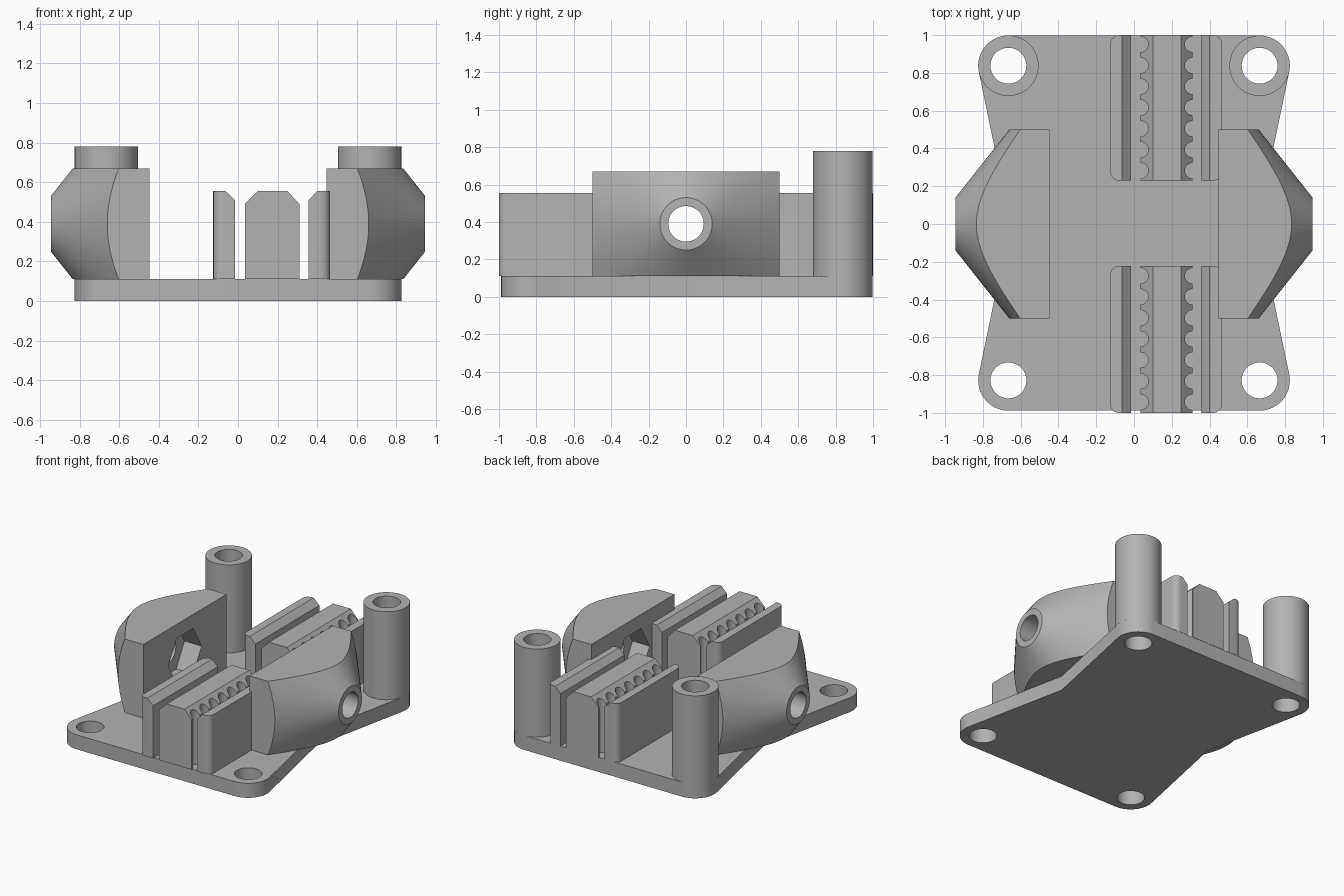
import bpy, bmesh
from math import radians, cos, sin, pi
from mathutils import Matrix, Vector

if "Cube" in bpy.data.objects:
    bpy.data.objects.remove(bpy.data.objects["Cube"])

PLATE_TOP = 0.11
BAR_TOP = 0.555
HOLE_X, HOLE_BACK, HOLE_FRONT = 0.665, 0.838, -0.828
CORNER_R, HOLE_R = 0.16, 0.095
AXIS_Z = 0.39

grey = bpy.data.materials.new("plain grey")
grey.use_nodes = True
grey.diffuse_color = (0.45, 0.45, 0.45, 1)
grey.node_tree.nodes["Principled BSDF"].inputs["Base Color"].default_value = grey.diffuse_color


def make(name, bm):
    bmesh.ops.recalc_face_normals(bm, faces=bm.faces)
    mesh = bpy.data.meshes.new(name)
    bm.to_mesh(mesh)
    bm.free()
    mesh.materials.append(grey)
    obj = bpy.data.objects.new(name, mesh)
    bpy.context.collection.objects.link(obj)
    return obj


def prism(points, vector):
    """Extrude a closed outline along a vector."""
    bm = bmesh.new()
    face = bm.faces.new([bm.verts.new(p) for p in points])
    new = bmesh.ops.extrude_face_region(bm, geom=[face])["geom"]
    bmesh.ops.translate(bm, vec=vector, verts=[v for v in new if isinstance(v, bmesh.types.BMVert)])
    return bm


def add_round(bm, x, y, z, r, depth, r2=None, sides=64, along_x=False):
    """Add a cylinder or cone centred on a point, along z or x."""
    m = Matrix.Translation((x, y, z))
    if along_x:
        m = m @ Matrix.Rotation(radians(90), 4, 'Y')
    bmesh.ops.create_cone(bm, cap_ends=True, segments=sides, radius1=r,
                          radius2=r if r2 is None else r2, depth=depth, matrix=m)


def boolean(obj, bm, operation='DIFFERENCE'):
    """Apply a boolean with a temporary cutter."""
    cutter = make("cutter", bm)
    cutter.hide_render = True
    mod = obj.modifiers.new("cut", 'BOOLEAN')
    mod.operation, mod.solver, mod.object = operation, 'EXACT', cutter
    bpy.context.view_layer.objects.active = obj
    bpy.ops.object.modifier_apply(modifier=mod.name)
    bpy.data.objects.remove(cutter)


def finish(obj):
    bpy.ops.object.select_all(action='DESELECT')
    obj.select_set(True)
    bpy.context.view_layer.objects.active = obj
    bpy.ops.object.shade_smooth_by_angle(angle=radians(28))


# Base plate: rounded corners, sides drawn in to a waist
tilt = radians(-11.7)
arc = [tilt + (pi / 2 - tilt) * i / 12 for i in range(13)]
back = [(HOLE_X + CORNER_R * cos(a), HOLE_BACK + CORNER_R * sin(a)) for a in arc]
front = [(HOLE_X + CORNER_R * cos(a), HOLE_FRONT - CORNER_R * sin(a)) for a in reversed(arc)]
right = front + [(0.655, 0.005)] + back
outline = right + [(-x, y) for x, y in reversed(right)]
plate = make("base_plate", prism([(x, y, 0) for x, y in outline], (0, 0, PLATE_TOP)))
bm = bmesh.new()
for x in (-HOLE_X, HOLE_X):
    for y in (HOLE_FRONT, HOLE_BACK):
        add_round(bm, x, y, 0, HOLE_R, 0.5)
boolean(plate, bm)
finish(plate)

# Two hollow posts at the back
for side, x in (("left", HOLE_X), ("right", -HOLE_X)):
    bm = bmesh.new()
    add_round(bm, x, HOLE_BACK, 0.445, CORNER_R, 0.67)
    post = make(side + "_back_post", bm)
    bm = bmesh.new()
    add_round(bm, x, HOLE_BACK, 0.4, HOLE_R, 2)
    boolean(post, bm)
    finish(post)

# Side blocks: a box trimmed by a cone, with a bolt hole and a hexagonal nut pocket
for side, s in (("left", 1), ("right", -1)):
    box = [(s * 0.447, y, z) for y, z in ((-0.5, PLATE_TOP), (0.5, PLATE_TOP), (0.5, 0.67), (-0.5, 0.67))]
    block = make(side + "_bolt_block", prism(box, (s * 0.7, 0, 0)))
    base_r, tip_r = (0.829, 0.14)
    bm = bmesh.new()
    add_round(bm, s * 0.6725, 0, AXIS_Z, base_r if s > 0 else tip_r, 0.545,
              tip_r if s > 0 else base_r, 96, True)
    boolean(block, bm, 'INTERSECT')
    bm = bmesh.new()
    add_round(bm, s * 0.7, 0, AXIS_Z, HOLE_R, 1, along_x=True)
    boolean(block, bm)
    ring = [(s * 0.4, 0.2 * cos(i * pi / 3), AXIS_Z + 0.2 * sin(i * pi / 3)) for i in range(6)]
    boolean(block, prism(ring, (s * 0.19, 0, 0)))
    finish(block)

# Belt clamp bars: chamfered profiles (x, z) run along y in front and behind
left_edge, right_edge = -0.125, 0.465
profiles = {
    "outer_bar": [(left_edge, PLATE_TOP), (-0.015, PLATE_TOP), (-0.015, 0.51),
                  (-0.063, BAR_TOP), (left_edge, BAR_TOP)],
    "toothed_bar": [(0.035, PLATE_TOP), (0.31, PLATE_TOP), (0.31, 0.49), (0.25, BAR_TOP),
                    (0.1, BAR_TOP), (0.035, 0.49)],
    "inner_bar": [(0.357, PLATE_TOP), (right_edge, PLATE_TOP), (right_edge, BAR_TOP),
                  (0.4, BAR_TOP), (0.357, 0.51)],
}
for end, s, start in (("back", 1, 0.23), ("front", -1, 0.222)):
    for name, profile in profiles.items():
        bm = prism([(x, s * start, z) for x, z in profile], (0, s * (1 - start), 0))
        # Round the upright edges on the outside of the group
        upright = [e for e in bm.edges
                   if abs(e.verts[0].co.z - e.verts[1].co.z) > 0.4
                   and min(abs(e.verts[0].co.x - x) for x in (left_edge, right_edge)) < 0.001]
        if upright:
            bmesh.ops.bevel(bm, geom=upright, offset=0.045, segments=6, profile=0.5, affect='EDGES')
        bar = make(end + "_" + name, bm)
        if name == "toothed_bar":
            bm = bmesh.new()
            for i in range(7):
                for x in (0.035, 0.31):
                    add_round(bm, x, s * (start + 0.052 + i * 0.1115), 0.4, 0.041, 1, sides=24)
            boolean(bar, bm)
        finish(bar)
